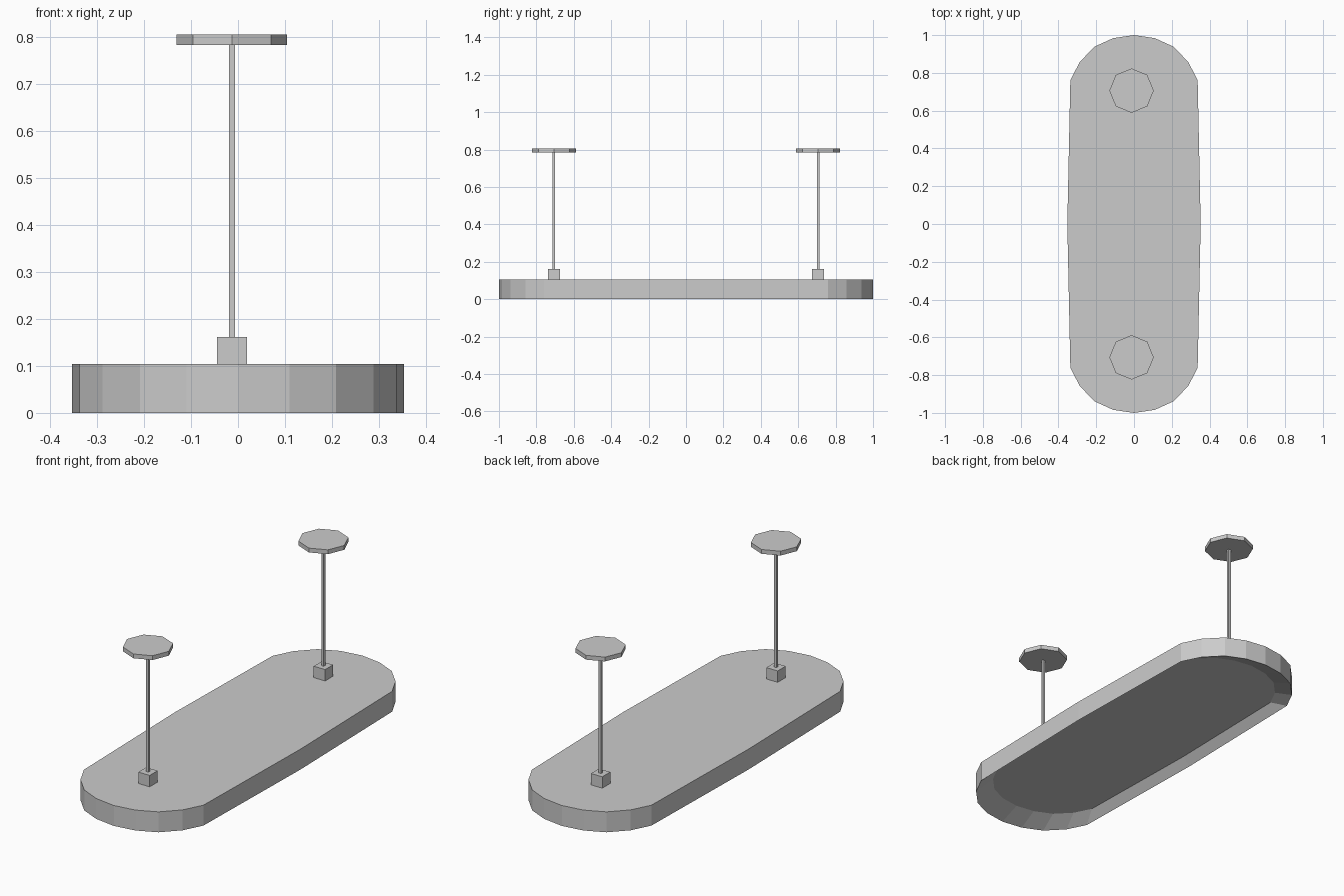
import bpy, bmesh
from mathutils import Matrix

if "Cube" in bpy.data.objects:
    bpy.data.objects.remove(bpy.data.objects["Cube"])

TOP = 0.104           # top of the hanging plate
POST_X, POST_Y = -0.013, 0.706


def finish(bm, name):
    bmesh.ops.recalc_face_normals(bm, faces=bm.faces)
    mesh = bpy.data.meshes.new(name)
    bm.to_mesh(mesh)
    bm.free()
    obj = bpy.data.objects.new(name, mesh)
    bpy.context.collection.objects.link(obj)
    return obj


def box(name, x, y, z0, z1, width):
    bm = bmesh.new()
    mat = Matrix.Translation((x, y, (z0 + z1) / 2)) @ Matrix.Diagonal((width, width, z1 - z0, 1))
    bmesh.ops.create_cube(bm, size=1, matrix=mat)
    return finish(bm, name)


def disc(name, x, y, z0, z1, radius, sides):
    bm = bmesh.new()
    bmesh.ops.create_cone(bm, cap_ends=True, segments=sides, radius1=radius, radius2=radius,
                          depth=z1 - z0, matrix=Matrix.Translation((x, y, (z0 + z1) / 2)))
    return finish(bm, name)


# Long rounded plate: one quarter of the outline, mirrored both ways
quarter = [(0.353, 0), (0.337, 0.76), (0.288, 0.857), (0.209, 0.939), (0.11, 0.984), (0, 1)]
right = [(x, -y) for x, y in quarter[:0:-1]] + quarter
outline = right + [(-x, y) for x, y in right[-2:0:-1]]

# Rings: top edge, bottom edge, and the smaller recessed panel underneath
bm = bmesh.new()
rings = [[bm.verts.new((x * s, y * s, z)) for x, y in outline]
         for s, z in ((1, TOP), (1, 0), (0.893, 0.042))]
n = len(outline)
for a, b in zip(rings, rings[1:]):
    for i in range(n):
        j = (i + 1) % n
        bm.faces.new((a[i], a[j], b[j], b[i]))
bm.faces.new(rings[0])
bm.faces.new(rings[-1])
finish(bm, "lamp_plate")

# Two hangers: socket block, thin rod and octagonal ceiling disc
for side, y in (("front", -POST_Y), ("back", POST_Y)):
    box(side + "_socket", POST_X, y, TOP - 0.005, 0.162, 0.064)
    box(side + "_rod", POST_X, y, 0.155, 0.79, 0.013)
    disc(side + "_ceiling_disc", POST_X, y, 0.783, 0.805, 0.1175, 8)
